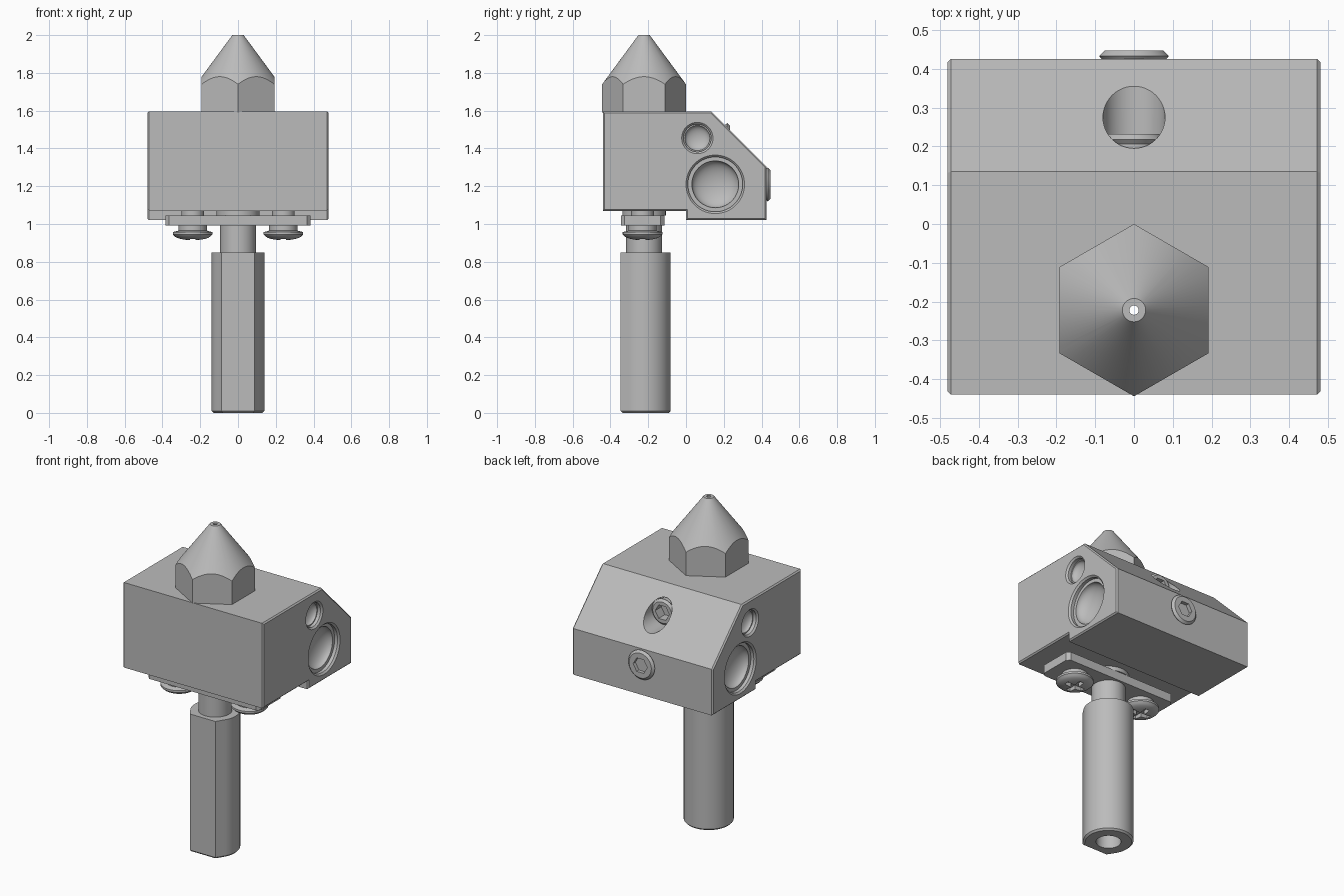
import bpy, bmesh
from math import sin, cos, pi, radians
from mathutils import Matrix, Vector

cube = bpy.data.objects.get("Cube")
if cube:
    bpy.data.objects.remove(cube, do_unlink=True)

metal = bpy.data.materials.new("grey_metal")
metal.use_nodes = True
metal.diffuse_color = (0.5, 0.5, 0.5, 1)
metal.node_tree.nodes["Principled BSDF"].inputs["Base Color"].default_value = (0.5, 0.5, 0.5, 1)

AXIS_Y = -0.222     # shared centre line of nozzle and stem
SCREW_Y = -0.23
parts = []


def finish(name, bm, matrix=Matrix(), part=True):
    bmesh.ops.recalc_face_normals(bm, faces=bm.faces)
    bm.transform(matrix)
    mesh = bpy.data.meshes.new(name)
    bm.to_mesh(mesh)
    bm.free()
    mesh.materials.append(metal)
    obj = bpy.data.objects.new(name, mesh)
    bpy.context.collection.objects.link(obj)
    if part:
        parts.append(obj)
    else:
        obj.hide_render = True
    return obj


def lathe(name, profile, matrix=Matrix(), steps=64, part=True):
    """Revolve (radius, height) points about local z."""
    bm = bmesh.new()
    verts = [bm.verts.new((r, 0, z)) for r, z in profile]
    edges = [bm.edges.new(pair) for pair in zip(verts, verts[1:])]
    bmesh.ops.spin(bm, geom=verts + edges, cent=(0, 0, 0), axis=(0, 0, 1),
                   angle=2 * pi, steps=steps)
    bmesh.ops.remove_doubles(bm, verts=bm.verts, dist=1e-5)
    return finish(name, bm, matrix, part)


def rod(name, radius, z0, z1, matrix=Matrix(), steps=48, part=True):
    return lathe(name, [(0, z0), (radius, z0), (radius, z1), (0, z1)], matrix, steps, part)


def prism(name, outline, depth, matrix=Matrix(), part=True, chamfer=0, ends="both"):
    """Extrude an outline along local z, with optional chamfered end rims."""
    bm = bmesh.new()
    face = bm.faces.new([bm.verts.new((a, b, 0)) for a, b in outline])
    ext = bmesh.ops.extrude_face_region(bm, geom=[face])
    bmesh.ops.translate(bm, vec=(0, 0, depth),
                        verts=[g for g in ext["geom"] if isinstance(g, bmesh.types.BMVert)])
    if chamfer:
        levels = (0, depth) if ends == "both" else (0,)
        rims = [e for e in bm.edges
                if any(all(abs(v.co.z - h) < 1e-5 for v in e.verts) for h in levels)]
        bmesh.ops.bevel(bm, geom=rims, offset=chamfer, segments=1, affect="EDGES")
    return finish(name, bm, matrix, part)


def box(name, size, centre):
    bm = bmesh.new()
    bmesh.ops.create_cube(bm, size=1)
    bmesh.ops.scale(bm, vec=size, verts=bm.verts)
    return finish(name, bm, Matrix.Translation(centre), part=False)


def boolean(obj, cutter, operation="DIFFERENCE"):
    mod = obj.modifiers.new("cut", "BOOLEAN")
    mod.operation, mod.object, mod.solver = operation, cutter, "EXACT"
    bpy.context.view_layer.objects.active = obj
    bpy.ops.object.modifier_apply(modifier=mod.name)
    bpy.data.objects.remove(cutter, do_unlink=True)


def at(x, y, z):
    return Matrix.Translation((x, y, z))


centre = at(0, AXIS_Y, 0)
toward_back = Matrix.Rotation(-pi / 2, 4, "X")

# Heater block: side profile (y, z) extruded along x, chamfered around both ends
side = [(-0.44, 1.07), (0, 1.07), (0, 1.02), (0.425, 1.02),
        (0.425, 1.305), (0.135, 1.595), (-0.44, 1.595)]
yz_to_x = Matrix(((0, 0, 1, -0.48), (1, 0, 0, 0), (0, 1, 0, 0), (0, 0, 0, 1)))
block = prism("heater_block", side, 0.96, yz_to_x, chamfer=0.008)

# Dished cartridge and sensor sockets on both ends
for y, z, r in ((0.155, 1.21, 0.155), (0.06, 1.455, 0.083)):
    rim, dish = r - 0.01, r * 0.8
    socket = [(0, -0.02), (r + 0.02, -0.02), (r - 0.001, 0.001), (rim, 0.01), (rim, 0.03)]
    socket += [(dish * cos(a * pi / 20), 0.03 + 0.4 * r * sin(a * pi / 20)) for a in range(10)]
    socket.append((0, 0.03 + 0.4 * r))
    for sign in (1, -1):
        turn = at(sign * 0.48, y, z) @ Matrix.Rotation(-sign * pi / 2, 4, "Y")
        boolean(block, lathe("socket_cutter", socket, turn, part=False))

# Set screws with hex sockets: one in a bore on the slope, one at the back
boolean(block, rod("bore_cutter", 0.08, 0.15, 0.5, at(0, 0, 1.455) @ toward_back, part=False))
for name, r, end, z in (("sensor_set_screw", 0.079, 0.232, 1.455),
                        ("cartridge_set_screw", 0.09, 0.447, 1.21)):
    place = at(0, end, z) @ toward_back
    screw = lathe(name, [(0, -0.12), (r - 0.01, -0.12), (r - 0.01, -0.026), (r, -0.014),
                         (r - 0.014, 0), (0, 0)], place)
    boolean(screw, rod("hex_cutter", 0.048, -0.06, 0.02, place, 6, part=False))

# Nozzle: hexagon trimmed by a cone
hexagon = [(0.222 * sin(i * pi / 3), 0.222 * cos(i * pi / 3)) for i in range(6)]
nozzle = prism("nozzle", hexagon, 0.42, at(0, AXIS_Y, 1.59))
cone = lathe("cone_cutter", [(0, 1.5), (0.3, 1.5), (0.3, 1.634), (0.03, 2.0), (0, 2.0)],
             centre, 96, part=False)
boolean(nozzle, cone, "INTERSECT")

# Neck with a small flange under the block
neck = lathe("neck", [(0, 0.84), (0.095, 0.84), (0.095, 1.045), (0.115, 1.045),
                      (0.115, 1.075), (0, 1.075)], centre)

# Stem: round tube with one flat at the front and an open lower end
arc = [(0.14 * cos(radians(t)), 0.14 * sin(radians(t))) for t in range(-36, 217, 6)]
stem = prism("stem", arc + [(-0.087, -0.124), (0.087, -0.124)], 0.85, centre,
             chamfer=0.01, ends="lower")
boolean(stem, rod("stem_bore_cutter", 0.07, -0.05, 0.1, centre, part=False))

# Fine bore through everything on the centre line
for obj in (block, nozzle, neck, stem):
    boolean(obj, rod("fine_bore_cutter", 0.012, -0.1, 2.1, centre, 24, part=False))

# Clamp plate with clipped corners around the neck
w, d, c = 0.385, 0.115, 0.02
corners = [(w, d - c), (w - c, d), (c - w, d), (-w, d - c),
           (-w, c - d), (c - w, -d), (w - c, -d), (w, c - d)]
plate = prism("clamp_plate", corners, 0.053, at(0, SCREW_Y, 0.992))
boolean(plate, rod("neck_clearance", 0.09, 0.9, 1.2, centre, part=False))

# Two clamp screws with domed, cross-slotted heads
for side_name, x in (("left", 0.24), ("right", -0.24)):
    head = [(0, 1.08), (0.06, 1.08), (0.06, 0.992), (0.075, 0.992), (0.075, 0.965),
            (0.105, 0.957), (0.105, 0.945)]
    head += [(0.1 * cos(a * pi / 16), 0.944 - 0.03 * sin(a * pi / 16)) for a in range(1, 8)]
    head.append((0, 0.914))
    screw = lathe(side_name + "_clamp_screw", head, at(x, SCREW_Y, 0))
    for size in ((0.12, 0.03, 0.06), (0.03, 0.12, 0.06)):
        boolean(screw, box("slot_cutter", size, (x, SCREW_Y, 0.91)))

# Smooth round surfaces, keep hard edges
bpy.ops.object.select_all(action="DESELECT")
for obj in parts:
    obj.select_set(True)
bpy.context.view_layer.objects.active = block
bpy.ops.object.shade_smooth_by_angle(angle=radians(25))
